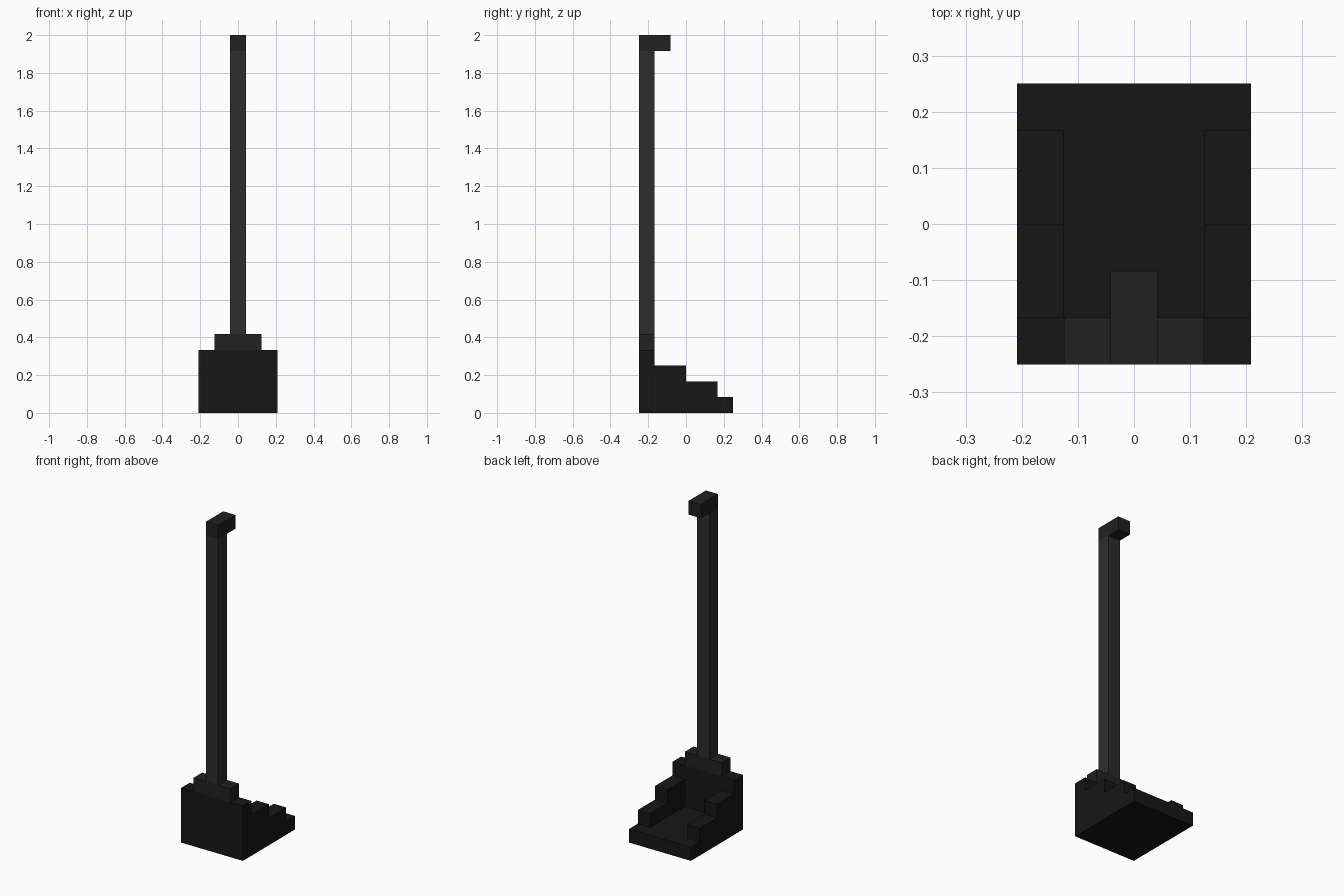
import bpy
import bmesh

if "Cube" in bpy.data.objects:
    bpy.data.objects.remove(bpy.data.objects["Cube"])

U = 1 / 12  # one block


def material(name, v):
    m = bpy.data.materials.new(name)
    m.diffuse_color = (v, v, v, 1)
    m.use_nodes = True
    m.node_tree.nodes["Principled BSDF"].inputs["Base Color"].default_value = m.diffuse_color
    return m


def extrude_profile(name, profile, half_width, mat=None):
    """Extrude a (y, z) outline along x, symmetric about x = 0, in block units."""
    bm = bmesh.new()
    face = bm.faces.new([bm.verts.new((-half_width * U, y * U, z * U)) for y, z in profile])
    ext = bmesh.ops.extrude_face_region(bm, geom=[face])
    verts = [g for g in ext["geom"] if isinstance(g, bmesh.types.BMVert)]
    bmesh.ops.translate(bm, verts=verts, vec=(2 * half_width * U, 0, 0))
    bmesh.ops.recalc_face_normals(bm, faces=bm.faces)
    me = bpy.data.meshes.new(name)
    bm.to_mesh(me)
    bm.free()
    ob = bpy.data.objects.new(name, me)
    bpy.context.collection.objects.link(ob)
    if mat:
        me.materials.append(mat)
    return ob


def box(name, half_width, y0, y1, z0, z1, mat=None):
    return extrude_profile(name, [(y0, z0), (y1, z0), (y1, z1), (y0, z1)], half_width, mat)


black = material("black", 0.008)
charcoal = material("charcoal", 0.015)
grey = material("dark_grey", 0.026)

# Dustpan: stepped side outline, hollowed between the side walls
pan = extrude_profile("dustpan", [(-3, 0), (3, 0), (3, 1), (2, 1), (2, 2), (0, 2),
                                  (0, 3), (-2, 3), (-2, 4), (-3, 4)], 2.5, black)
cutter = box("pan_cutter", 1.5, -2, 4, 1, 6, black)
cutter.hide_render = True
cutter.hide_viewport = True
cut = pan.modifiers.new("hollow", "BOOLEAN")
cut.operation = "DIFFERENCE"
cut.solver = "EXACT"
cut.object = cutter

# Upright handle: collar, pole and hand grip
box("collar", 1.5, -3, -2, 4, 5, charcoal)
box("pole", 0.5, -3, -2, 5, 23, grey)
box("grip", 0.5, -3, -1, 23, 24, charcoal)
